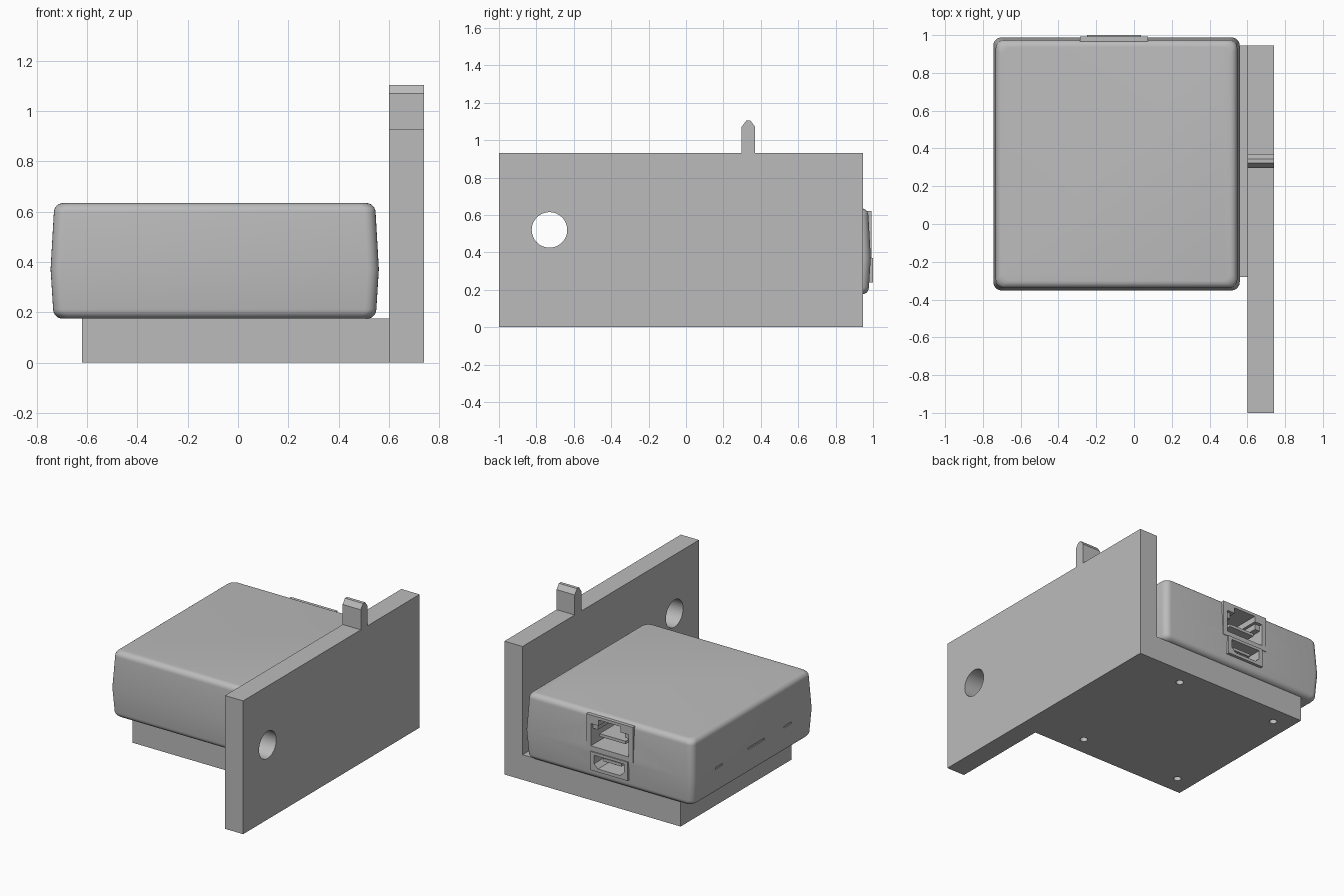
import bpy, bmesh, math

if "Cube" in bpy.data.objects:
    bpy.data.objects.remove(bpy.data.objects["Cube"])

grey = bpy.data.materials.new("plain_grey")
grey.diffuse_color = (0.5, 0.5, 0.5, 1)
grey.use_nodes = True
grey.node_tree.nodes["Principled BSDF"].inputs["Base Color"].default_value = grey.diffuse_color


def finish(name, bm):
    bmesh.ops.recalc_face_normals(bm, faces=bm.faces)
    me = bpy.data.meshes.new(name)
    bm.to_mesh(me)
    bm.free()
    me.materials.append(grey)
    ob = bpy.data.objects.new(name, me)
    bpy.context.collection.objects.link(ob)
    return ob


def loft(name, rings):
    """Skin a stack of closed rings and cap both ends."""
    bm = bmesh.new()
    loops = [[bm.verts.new(p) for p in r] for r in rings]
    n = len(loops[0])
    for a, b in zip(loops, loops[1:]):
        for i in range(n):
            j = (i + 1) % n
            bm.faces.new((a[i], a[j], b[j], b[i]))
    bm.faces.new(loops[0])
    bm.faces.new(loops[-1])
    return finish(name, bm)


def box(name, x0, x1, y0, y1, z0, z1):
    rect = [(x0, y0), (x1, y0), (x1, y1), (x0, y1)]
    return loft(name, [[(x, y, z) for x, y in rect] for z in (z0, z1)])


def extrude_x(name, pts, x0, x1):
    return loft(name, [[(x, y, z) for y, z in pts] for x in (x0, x1)])


def extrude_y(name, pts, y0, y1):
    return loft(name, [[(x, y, z) for x, z in pts] for y in (y0, y1)])


def circle(cx, cy, r, n=32):
    return [(cx + r * math.cos(math.tau * i / n), cy + r * math.sin(math.tau * i / n))
            for i in range(n)]


def activate(ob):
    bpy.ops.object.select_all(action='DESELECT')
    ob.select_set(True)
    bpy.context.view_layer.objects.active = ob


def cut(ob, cutters):
    activate(ob)
    for c in cutters:
        m = ob.modifiers.new("cut", 'BOOLEAN')
        m.operation, m.solver, m.object = 'DIFFERENCE', 'EXACT', c
        bpy.ops.object.modifier_apply(modifier=m.name)


def smooth(ob):
    activate(ob)
    bpy.ops.object.shade_smooth_by_angle(angle=math.radians(30))


cutters = []

# upright wall with round through hole
wall = box("side_wall", 0.60, 0.74, -1.0, 0.945, 0, 0.93)
c = extrude_x("wall_hole_cutter", circle(-0.73, 0.52, 0.095), 0.5, 0.84)
cutters.append(c)
cut(wall, [c])
smooth(wall)

# pointed peg on top of the wall
extrude_x("wall_peg", [(0.297, 0.93), (0.37, 0.93), (0.37, 1.07), (0.345, 1.104),
                       (0.322, 1.104), (0.297, 1.07)], 0.60, 0.74)

# base slab with four screw holes
base = box("base_slab", -0.62, 0.60, -0.28, 0.945, 0, 0.175)
holes = []
for x in (-0.49, 0.30):
    for y in (-0.148, 0.818):
        ring = circle(x, y, 0.025, 20)
        holes.append(loft("screw_hole_cutter",
                          [[(px, py, z) for px, py in ring] for z in (-0.1, 0.3)]))
cut(base, holes)
cutters += holes
smooth(base)


# rounded case, widest at the seam
def rounded(inset, z, r=0.045, n=6):
    x0, x1, y0, y1 = -0.745 + inset, 0.56 - inset, -0.352 + inset, 0.988 - inset
    out = []
    for k, (cx, cy) in enumerate([(x1 - r, y1 - r), (x0 + r, y1 - r),
                                  (x0 + r, y0 + r), (x1 - r, y0 + r)]):
        for i in range(n + 1):
            a = math.pi / 2 * (k + i / n)
            out.append((cx + r * math.cos(a), cy + r * math.sin(a), z))
    return out


R, STEPS = 0.038, 6
arc = [math.pi / 2 * i / STEPS for i in range(STEPS + 1)]
rings = [rounded(0.010 + R * (1 - math.sin(a)), 0.175 + R * (1 - math.cos(a)))
         for a in arc]
rings.append(rounded(0, 0.372))
rings += [rounded(0.013 + R * (1 - math.cos(a)), 0.635 - R * (1 - math.sin(a)))
          for a in arc]
case = loft("case", rings)

# socket openings: wide network socket above, small data socket below
CX = -0.105
net = extrude_y("network_cutter", [(CX + x, z) for x, z in [
    (-0.145, 0.405), (0.145, 0.405), (0.145, 0.56), (0.085, 0.56), (0.085, 0.60),
    (-0.085, 0.60), (-0.085, 0.56), (-0.145, 0.56)]], 0.70, 1.1)
usb = extrude_y("data_cutter", [(CX + x, z) for x, z in [
    (-0.085, 0.262), (0.085, 0.262), (0.115, 0.29), (0.115, 0.35),
    (-0.115, 0.35), (-0.115, 0.29)]], 0.78, 1.1)
slits = [box("seam_slit_cutter", -0.80, -0.737, y - h, y + h, 0.352, 0.366)
         for y, h in ((0.29, 0.09), (0.70, 0.04), (-0.06, 0.04))]
cut(case, [net, usb] + slits)
smooth(case)

# socket collars standing slightly proud of the case
collar = box("network_collar", CX - 0.18, CX + 0.18, 0.93, 0.992, 0.37, 0.62)
cut(collar, [net])
collar = box("data_collar", CX - 0.143, CX + 0.143, 0.93, 1.0, 0.24, 0.37)
cut(collar, [usb])
cutters += [net, usb] + slits

# contact tongues and pins inside the sockets
box("network_tongue", CX - 0.10, CX + 0.10, 0.70, 0.96, 0.47, 0.49)
box("data_tongue", CX - 0.07, CX + 0.07, 0.78, 0.96, 0.305, 0.325)
for i in range(4):
    x = CX - 0.045 + 0.03 * i
    box("data_pin", x - 0.007, x + 0.007, 0.80, 0.95, 0.299, 0.306)
for s in (-1, 1):
    x = CX + s * 0.125
    box("network_guide", x - 0.02, x + 0.02, 0.70, 0.97, 0.52, 0.56)

for c in cutters:
    bpy.data.objects.remove(c)
